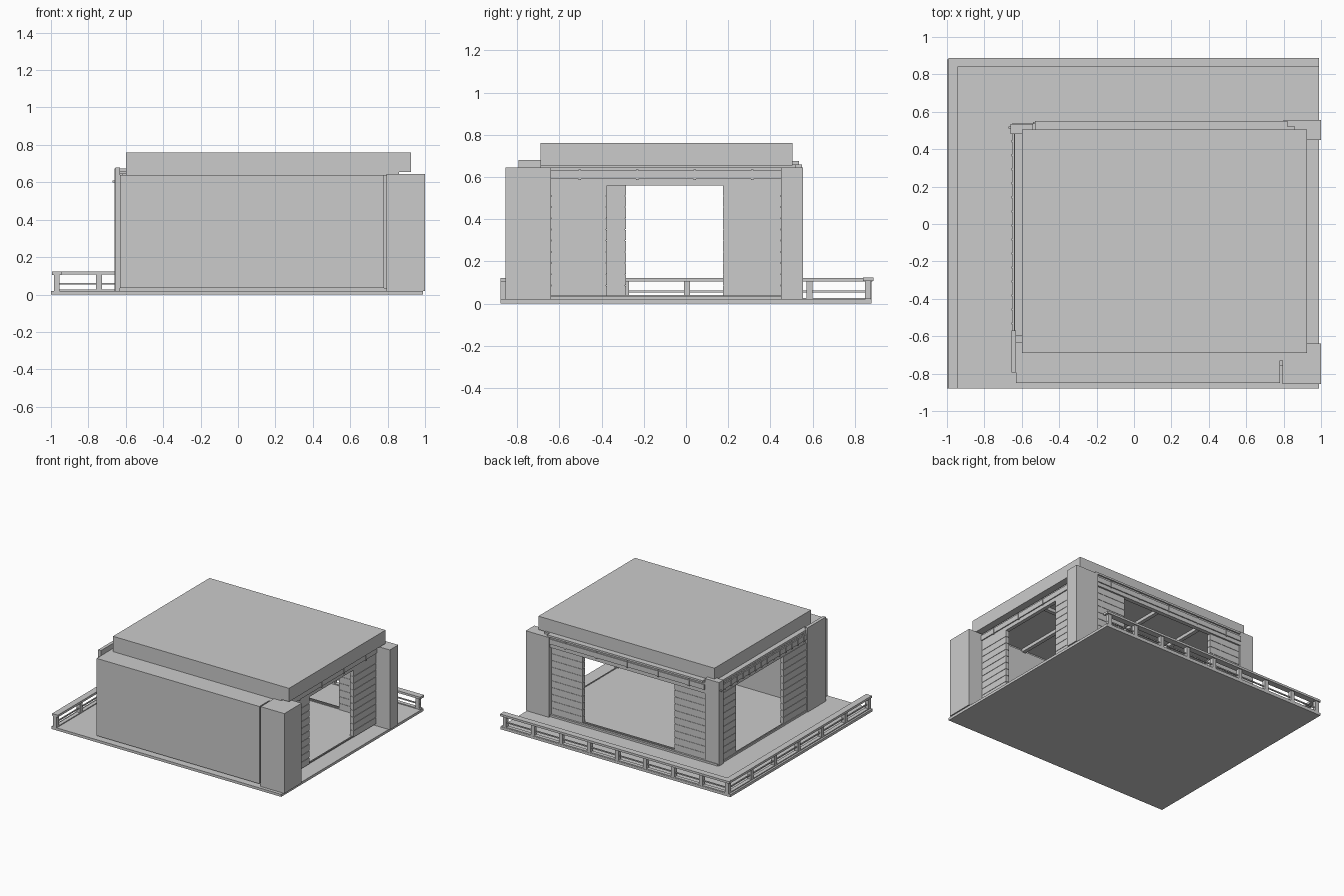
import bpy, bmesh

if "Cube" in bpy.data.objects:
    bpy.data.objects.remove(bpy.data.objects["Cube"])


def boxes(name, items):
    """One object made of boxes, each given as (x0, x1, y0, y1, z0, z1)."""
    bm = bmesh.new()
    for x0, x1, y0, y1, z0, z1 in items:
        geo = bmesh.ops.create_cube(bm, size=1)
        for v in geo["verts"]:
            v.co.x = (x0 + x1) / 2 + v.co.x * (x1 - x0)
            v.co.y = (y0 + y1) / 2 + v.co.y * (y1 - y0)
            v.co.z = (z0 + z1) / 2 + v.co.z * (z1 - z0)
    me = bpy.data.meshes.new(name)
    bm.to_mesh(me)
    bm.free()
    ob = bpy.data.objects.new(name, me)
    bpy.context.collection.objects.link(ob)
    return ob


def wall_box(axis, a0, a1, d0, d1, z0, z1):
    """Box along x or y: a = range along the wall, d = range across it."""
    return (a0, a1, d0, d1, z0, z1) if axis == "x" else (d0, d1, a0, a1, z0, z1)


def plank_panel(name, axis, a0, a1, d0, d1, z0, z1, n=10):
    """Solid core clad on both sides with horizontal boards."""
    items = [wall_box(axis, a0 + .003, a1 - .003, d0 + .003, d1 - .003, z0, z1)]
    h = (z1 - z0) / n
    for i in range(n):
        items.append(wall_box(axis, a0, a1, d0, d1, z0 + i * h, z0 + (i + 1) * h - .004))
    return boxes(name, items)


def lintel(name, axis, a0, a1, d0, d1, outer, n):
    """Header beam with a raised strip and small bracket blocks on its outer face."""
    items = [wall_box(axis, a0, a1, d0, d1, .56, .645)]
    face = d1 if outer > 0 else d0
    s0, s1 = sorted((face, face + outer * .008))
    items.append(wall_box(axis, a0, a1, s0, s1, .59, .63))
    b0, b1 = sorted((face, face + outer * .012))
    for i in range(n):
        c = a0 + (i + .5) * (a1 - a0) / n
        items.append(wall_box(axis, c - .006, c + .006, b0, b1, .585, .635))
    return boxes(name, items)


# Deck and inner floor
boxes("deck", [(-1, .99, -.88, .88, 0, .02)])
boxes("inner_floor", [(-.65, .86, -.76, .54, .02, .035)])
boxes("door_tracks", [(-.54, .80, .50, .506, .035, .04), (-.54, .80, .518, .524, .035, .04),
                      (-.645, -.639, -.63, .48, .035, .04), (.862, .868, -.64, .45, .03, .04)])

# Railings on the left and back edges
left_posts = [-.865 + i * .29 for i in range(6)] + [.865]
back_posts = [-.743 + i * .243 for i in range(8)]
boxes("left_railing_posts", [(-.985, -.955, y - .015, y + .015, .02, .107) for y in left_posts])
boxes("back_railing_posts", [(x - .015, x + .015, .848, .878, .02, .107) for x in back_posts])
boxes("left_handrail", [(-.995, -.945, -.88, .885, .105, .122)])
boxes("back_handrail", [(-.99, .99, .84, .888, .106, .123)])
boxes("railing_bars", [(-.974, -.966, -.87, .87, .053, .062), (-.97, .975, .859, .867, .053, .062),
                       (-.985, -.955, -.88, .88, .02, .027), (-.985, .985, .848, .878, .02, .027)])

# Thick front wall and right-hand corner piers
boxes("front_wall", [(-.63, .78, -.85, -.63, .035, .64)])
boxes("front_wall_filler", [(.775, .80, -.73, -.635, .035, .64)])
boxes("front_right_pier", [(.795, 1, -.855, -.64, .02, .645)])
boxes("back_right_pier", [(.80, 1, .45, .555, .02, .645)])

# Back left post and front left wing wall
boxes("back_left_post", [(-.66, -.54, .48, .535, .02, .675)])
boxes("left_wing_wall", [(-.655, -.63, -.795, -.57, .02, .68)])
boxes("post_knob", [(-.672, -.66, .51, .52, .60, .61)])

# Planked sliding panels beside each opening
plank_panel("back_panel_right", "x", .53, .80, .495, .525, .035, .565)
plank_panel("back_panel_left", "x", -.54, -.27, .495, .525, .035, .565)
plank_panel("left_panel_front", "y", -.60, -.285, -.645, -.62, .035, .565)
plank_panel("left_panel_back", "y", .30, .48, -.645, -.62, .035, .565)
plank_panel("right_panel_front", "y", -.64, -.375, .85, .88, .035, .565)
plank_panel("right_panel_back", "y", .175, .45, .85, .88, .035, .565)

# Headers over the openings
lintel("back_lintel", "x", -.54, .80, .505, .538, 1, 5)
lintel("left_lintel", "y", -.57, .48, -.642, -.615, -1, 14)
lintel("right_lintel", "y", -.64, .45, .85, .88, 1, 4)

# Cap beams carrying the roof
boxes("cap_beams", [(-.53, .82, .50, .55, .645, .66), (-.64, -.60, -.60, .49, .645, .66),
                    (.82, .86, -.66, .52, .645, .66), (-.60, .86, -.69, -.64, .64, .66)])

# Roof slab and ceiling joists
boxes("roof", [(-.60, .925, -.69, .505, .655, .76)])
boxes("ceiling_joists", [(x - .015, x + .015, -.63, .50, .63, .655) for x in (-.25, .13, .50)]
      + [(-.60, .85, -.08, -.05, .63, .655)])
